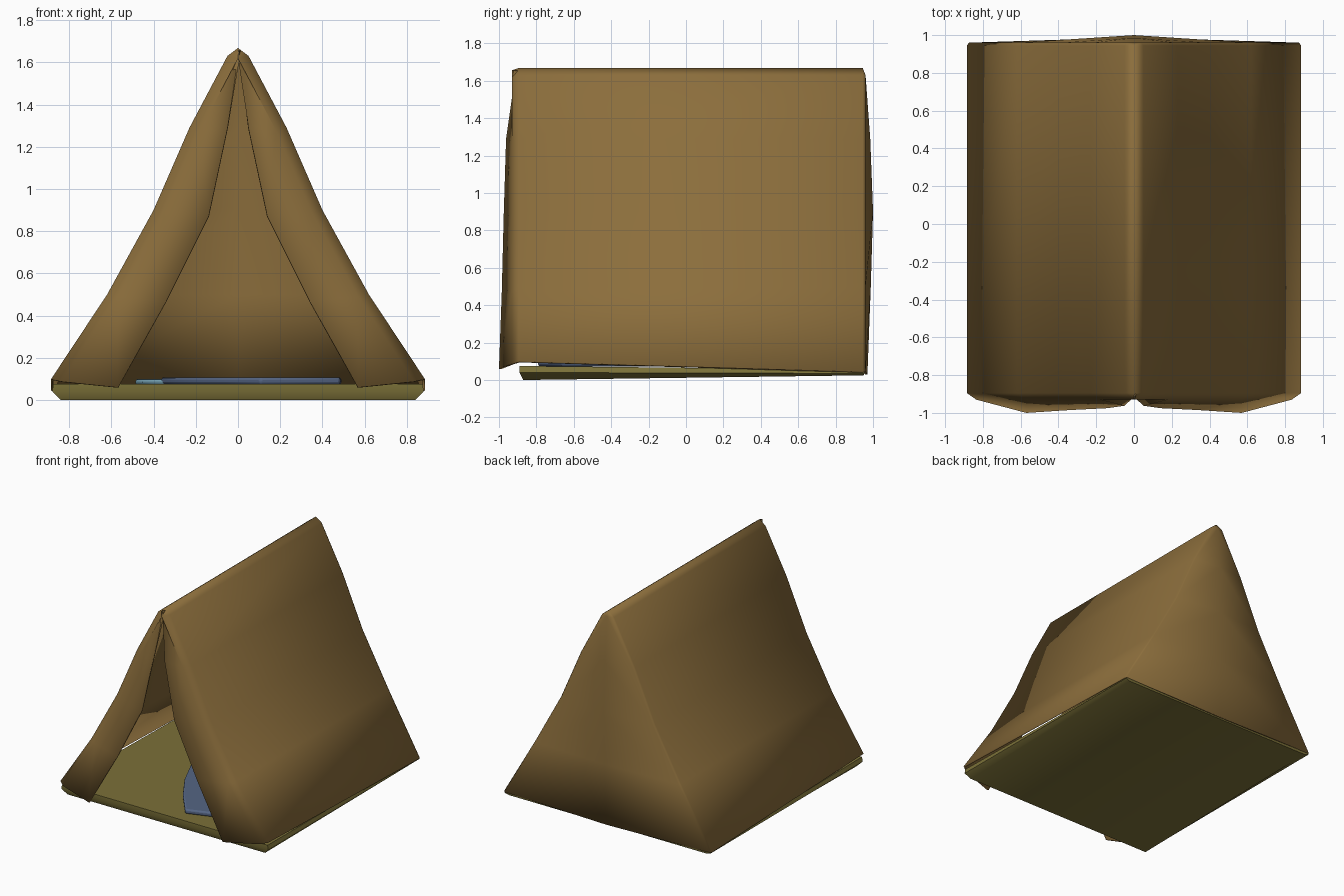
import bpy, bmesh, math
from mathutils import Vector

if "Cube" in bpy.data.objects:
    bpy.data.objects.remove(bpy.data.objects["Cube"])


def material(name, color):
    m = bpy.data.materials.new(name)
    m.diffuse_color = (*color, 1)
    m.use_nodes = True
    m.node_tree.nodes["Principled BSDF"].inputs["Base Color"].default_value = m.diffuse_color
    return m


def finish(name, bm, mat, angle=45):
    bmesh.ops.recalc_face_normals(bm, faces=bm.faces)
    me = bpy.data.meshes.new(name)
    bm.to_mesh(me)
    bm.free()
    ob = bpy.data.objects.new(name, me)
    bpy.context.collection.objects.link(ob)
    me.materials.append(mat)
    bpy.ops.object.select_all(action='DESELECT')
    ob.select_set(True)
    bpy.context.view_layer.objects.active = ob
    bpy.ops.object.shade_smooth_by_angle(angle=math.radians(angle))
    return ob


def prism(name, outline, z0, z1, mat, round_by):
    bm = bmesh.new()
    base = bm.faces.new([bm.verts.new((x, y, z0)) for x, y in outline])
    new = bmesh.ops.extrude_face_region(bm, geom=[base])['geom']
    bmesh.ops.translate(bm, vec=(0, 0, z1 - z0),
                        verts=[v for v in new if isinstance(v, bmesh.types.BMVert)])
    ob = finish(name, bm, mat)
    b = ob.modifiers.new("rounding", 'BEVEL')
    b.width, b.segments = round_by, 2
    return ob


canvas = material("canvas", (0.26, 0.155, 0.045))
ground = material("floor_cloth", (0.2, 0.165, 0.04))
blue = material("bag_blue", (0.09, 0.13, 0.23))
pale = material("pad_blue", (0.2, 0.4, 0.5))

# Canvas levels: outer x, z, flap inner x, flap y, flap z, back centre y
levels = [
    (0.885, 0.10, 0.57, -1.00, 0.06, 0.970),
    (0.62, 0.50, 0.34, -0.985, 0.47, 0.988),
    (0.40, 0.90, 0.14, -0.975, 0.87, 1.000),
    (0.23, 1.29, 0.05, -0.962, 1.29, 0.985),
    (0.05, 1.63, 0.0, -0.915, 1.62, 0.960),
    (0.0, 1.668, 0.0, -0.90, 1.655, 0.945),
]

# Canvas: flaps, sides and back in one mirrored skin
bm = bmesh.new()
for side in (1, -1):
    rows = []
    for i, (x, z, fx, fy, fz, by) in enumerate(levels):
        zb = 0.045 if i == 0 else z          # hem drops towards the back
        zc = 0.03 if i == 0 else z
        pts = [(fx, fy, fz), (max(x - 0.05, fx), -0.93, z - 0.012),
               (x, -0.895, z), (x, 0.945, zb),
               (max(x - 0.012, 0), 0.96 if i < 5 else 0.945, zb), (0, by, zc)]
        rows.append([bm.verts.new((side * px, py, pz)) for px, py, pz in pts])
    for a, b in zip(rows, rows[1:]):
        for j in range(len(a) - 1):
            bm.faces.new((a[j], a[j + 1], b[j + 1], b[j]))
bmesh.ops.remove_doubles(bm, verts=bm.verts, dist=0.001)
bmesh.ops.dissolve_degenerate(bm, edges=bm.edges, dist=0.001)
tent = finish("tent_canvas", bm, canvas, 80)
s = tent.modifiers.new("cloth_thickness", 'SOLIDIFY')
s.thickness, s.offset = 0.012, -1

# Floor: shallow tray whose underside rises to the back
bm = bmesh.new()
rings = [
    [(-0.84, -0.87, 0), (0.84, -0.87, 0), (0.84, 0.95, 0.025), (-0.84, 0.95, 0.025)],
    [(-0.88, -0.89, 0.04), (0.88, -0.89, 0.04), (0.875, 0.955, 0.035), (-0.875, 0.955, 0.035)],
    [(-0.875, -0.89, 0.075), (0.875, -0.89, 0.075), (0.86, 0.955, 0.055), (-0.86, 0.955, 0.055)],
]
vs = [[bm.verts.new(p) for p in r] for r in rings]
bm.faces.new(vs[0])
bm.faces.new(vs[-1])
for a, b in zip(vs, vs[1:]):
    for j in range(4):
        bm.faces.new((a[j], a[(j + 1) % 4], b[(j + 1) % 4], b[j]))
finish("tent_floor", bm, ground)


# Sleeping bag and head pad, laid diagonally from the door
def laid(points):
    foot, along, across = Vector((0.295, -0.73)), Vector((-0.32, 0.947)), Vector((0.947, 0.32))
    return [foot + along * l + across * w for l, w in points]


def both_sides(half):
    return laid(half + [(l, -w) for l, w in reversed(half)])


prism("sleeping_bag", both_sides([(0, 0.2), (0.25, 0.29), (0.5, 0.35), (0.75, 0.375), (1.0, 0.36)]),
      0.073, 0.108, blue, 0.012)
prism("head_pad", both_sides([(0.95, 0.36), (1.2, 0.385), (1.38, 0.36), (1.47, 0.25), (1.5, 0.1)]),
      0.07, 0.1, pale, 0.012)
